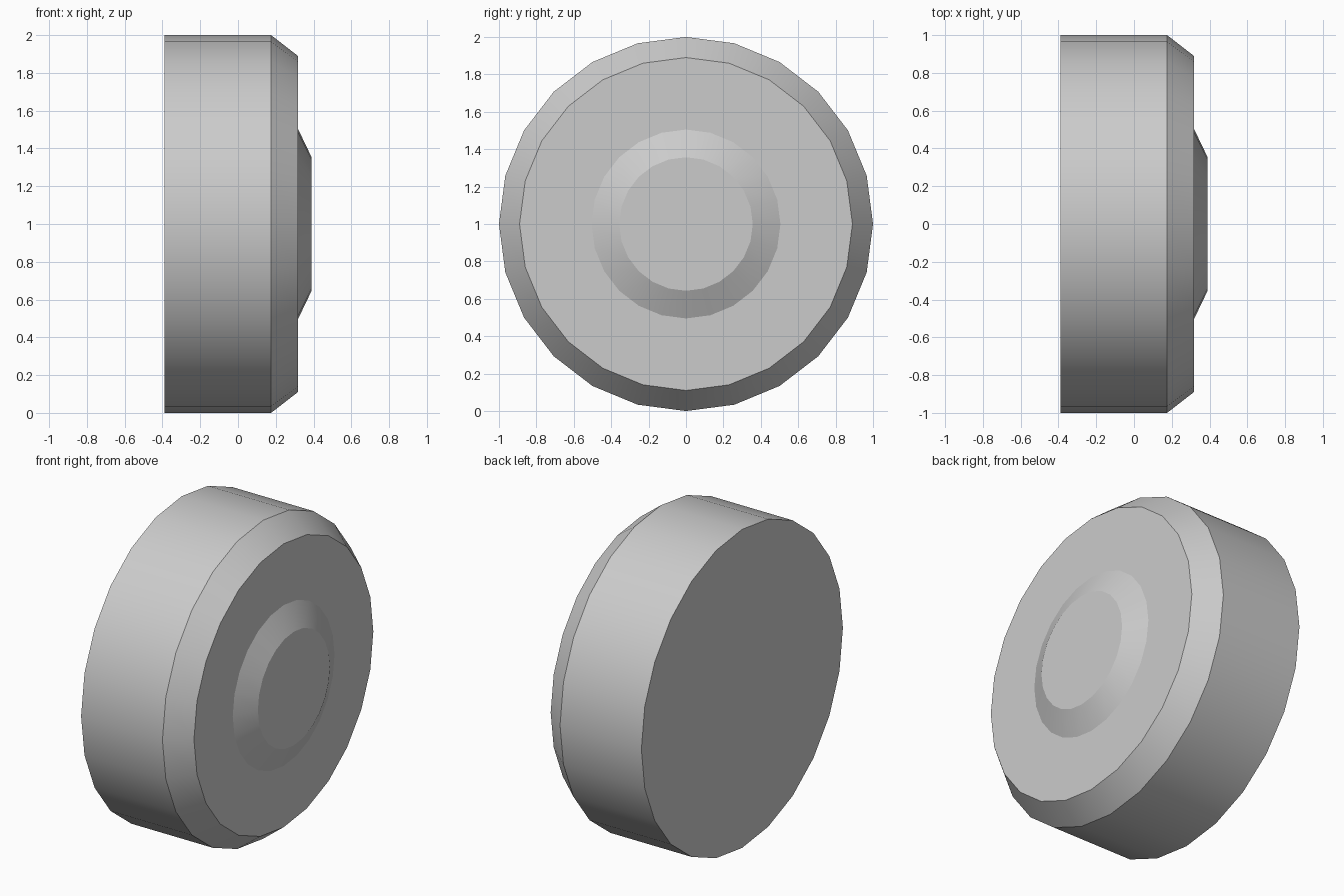
import bpy, bmesh, math

if "Cube" in bpy.data.objects:
    bpy.data.objects.remove(bpy.data.objects["Cube"])

SIDES = 24

# Wheel outline from back to front: (x, radius)
PROFILE = [(-0.39, 1.0), (0.175, 1.0), (0.317, 0.89), (0.317, 0.505), (0.388, 0.357)]


def turned_part(name, profile, centre_z):
    """Turn a profile around the x axis and cap both ends."""
    bm = bmesh.new()
    rings = []
    for x, r in profile:
        angles = [2 * math.pi * i / SIDES for i in range(SIDES)]
        rings.append([bm.verts.new((x, r * math.cos(a), r * math.sin(a))) for a in angles])
    for a, b in zip(rings, rings[1:]):
        for i in range(SIDES):
            j = (i + 1) % SIDES
            bm.faces.new((a[i], a[j], b[j], b[i]))
    bm.faces.new(rings[0])
    bm.faces.new(rings[-1])
    bmesh.ops.recalc_face_normals(bm, faces=bm.faces)
    mesh = bpy.data.meshes.new(name)
    bm.to_mesh(mesh)
    bm.free()
    obj = bpy.data.objects.new(name, mesh)
    obj.location.z = centre_z
    bpy.context.collection.objects.link(obj)
    return obj


# Wheel with bevelled rim and raised hub
wheel = turned_part("wheel", PROFILE, 1.0)
bpy.context.view_layer.objects.active = wheel
wheel.select_set(True)
bpy.ops.object.shade_smooth_by_angle(angle=math.radians(20))
